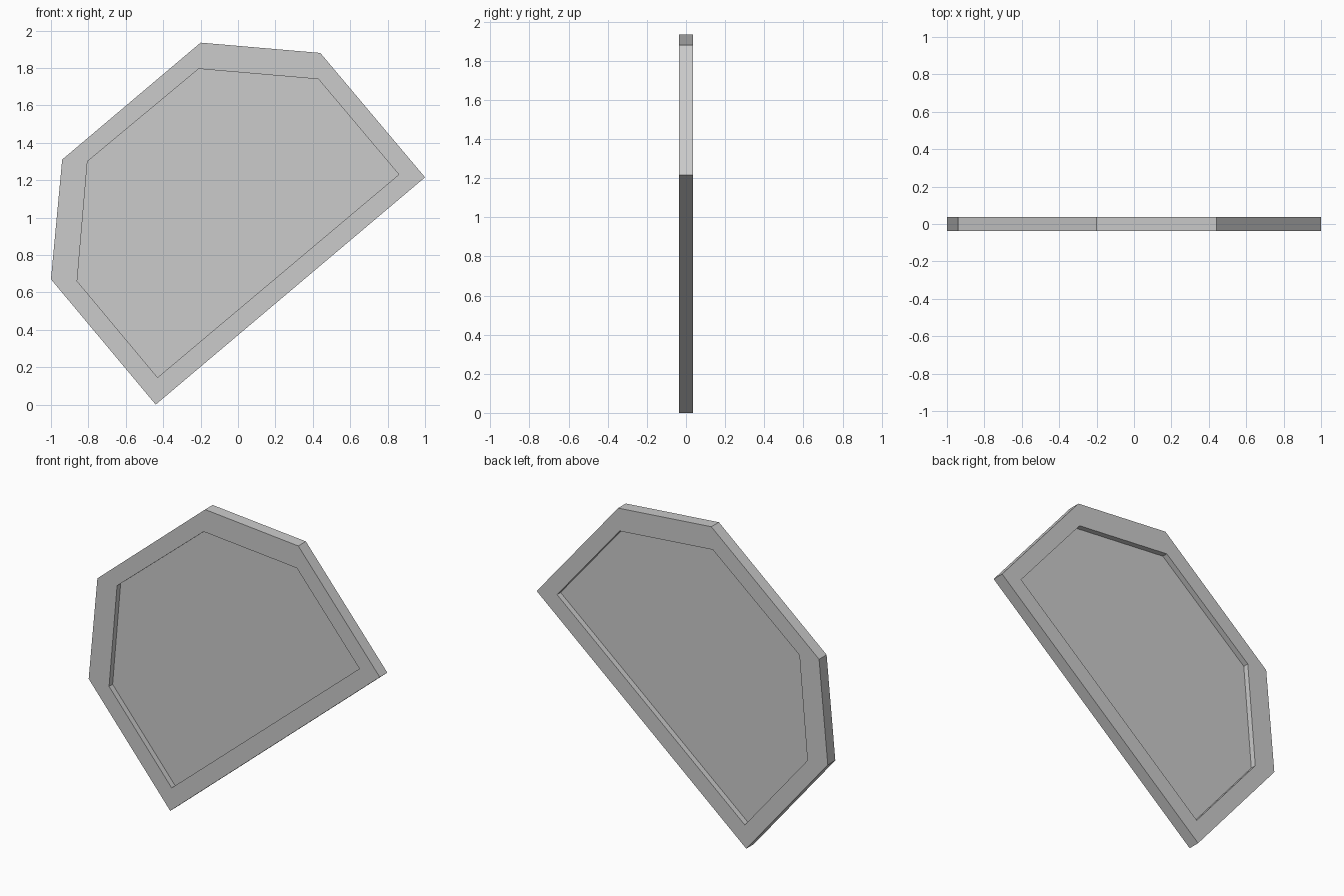
import bpy
import bmesh

cube = bpy.data.objects.get("Cube")
if cube:
    bpy.data.objects.remove(cube, do_unlink=True)

HALF_DEPTH = 0.037
PANE_HALF = 0.002

grey = bpy.data.materials.new("plain grey")
grey.use_nodes = True
grey.diffuse_color = (0.6, 0.6, 0.6, 1)
grey.node_tree.nodes["Principled BSDF"].inputs["Base Color"].default_value = (0.6, 0.6, 0.6, 1)

# Six-sided outlines in x and z, in matching corner order
outer = [(-0.2, 1.935), (0.44, 1.88), (1, 1.215), (-0.44, 0), (-1, 0.67), (-0.94, 1.31)]
inner = [(-0.21, 1.795), (0.43, 1.74), (0.86, 1.23), (-0.43, 0.145), (-0.86, 0.66), (-0.805, 1.3)]


def finish(name, bm):
    bmesh.ops.recalc_face_normals(bm, faces=bm.faces)
    mesh = bpy.data.meshes.new(name)
    bm.to_mesh(mesh)
    bm.free()
    mesh.materials.append(grey)
    obj = bpy.data.objects.new(name, mesh)
    bpy.context.collection.objects.link(obj)


def ring(bm, outline, y):
    return [bm.verts.new((x, y, z)) for x, z in outline]


def bridge(bm, a, b):
    for i in range(len(a)):
        j = (i + 1) % len(a)
        bm.faces.new((a[i], a[j], b[j], b[i]))


# Frame: a closed loop of four rings
bm = bmesh.new()
rings = [ring(bm, outer, -HALF_DEPTH), ring(bm, outer, HALF_DEPTH),
         ring(bm, inner, HALF_DEPTH), ring(bm, inner, -HALF_DEPTH)]
for k in range(4):
    bridge(bm, rings[k], rings[(k + 1) % 4])
finish("window_frame", bm)

# Pane: thin sheet recessed on both sides
bm = bmesh.new()
front = ring(bm, inner, -PANE_HALF)
back = ring(bm, inner, PANE_HALF)
bridge(bm, front, back)
bm.faces.new(front)
bm.faces.new(back)
finish("window_pane", bm)
